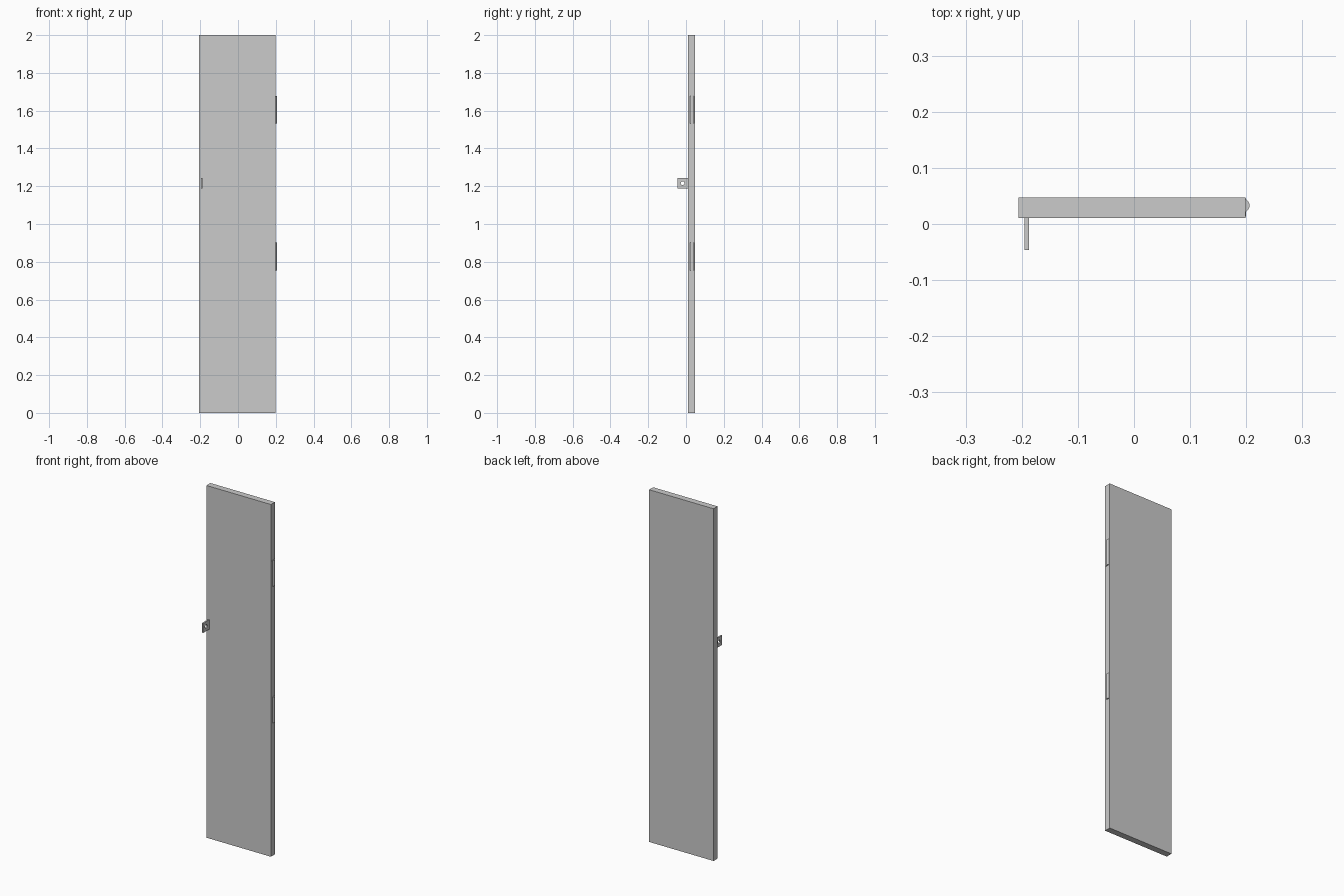
import bpy, bmesh, math

if "Cube" in bpy.data.objects:
    bpy.data.objects.remove(bpy.data.objects["Cube"])


def box(name, lo, hi):
    bm = bmesh.new()
    bmesh.ops.create_cube(bm, size=1)
    for v in bm.verts:
        v.co = [(a + b) / 2 + c * (b - a) for a, b, c in zip(lo, hi, v.co)]
    return finish(name, bm)


def finish(name, bm):
    bmesh.ops.recalc_face_normals(bm, faces=bm.faces)
    mesh = bpy.data.meshes.new(name)
    bm.to_mesh(mesh)
    bm.free()
    ob = bpy.data.objects.new(name, mesh)
    bpy.context.collection.objects.link(ob)
    return ob


def hinge_barrel(name, x, y, radius, z0, z1, tip):
    # Arc segment standing proud of the panel edge, extruded upward
    cx = tip - radius
    half = math.acos((x - cx) / radius)
    n = 12
    bm = bmesh.new()
    ring = []
    for i in range(n + 1):
        a = -half + 2 * half * i / n
        ring.append(bm.verts.new((cx + radius * math.cos(a), y + radius * math.sin(a), z0)))
    face = bm.faces.new(ring)
    ext = bmesh.ops.extrude_face_region(bm, geom=[face])
    for v in ext["geom"]:
        if isinstance(v, bmesh.types.BMVert):
            v.co.z = z1
    ob = finish(name, bm)
    bpy.context.view_layer.objects.active = ob
    ob.select_set(True)
    bpy.ops.object.shade_smooth_by_angle(angle=math.radians(30))
    ob.select_set(False)


def latch_tab(name, x0, x1, y0, y1, z0, z1, hy, hz, r):
    # Square plate with a round hole: bridge each hole point to the outline
    n = 32
    cy, cz = (y0 + y1) / 2, (z0 + z1) / 2
    bm = bmesh.new()
    rings = []
    for x in (x0, x1):
        outer, inner = [], []
        for i in range(n):
            a = 2 * math.pi * i / n + math.pi / 4
            c, s = math.cos(a), math.sin(a)
            k = max(abs(c), abs(s))
            outer.append(bm.verts.new((x, cy + c / k * (y1 - y0) / 2, cz + s / k * (z1 - z0) / 2)))
            inner.append(bm.verts.new((x, hy + r * c, hz + r * s)))
        rings.append((outer, inner))
    (o0, i0), (o1, i1) = rings
    for a, b in ((o0, i0), (i0, i1), (i1, o1), (o1, o0)):
        for k in range(n):
            j = (k + 1) % n
            bm.faces.new((a[k], a[j], b[j], b[k]))
    finish(name, bm)


# Door panel
box("door_panel", (-0.206, 0.011, 0), (0.199, 0.047, 2))

# Two hinges on the right edge
for label, z0, z1 in (("lower", 0.755, 0.902), ("upper", 1.531, 1.678)):
    box(label + "_hinge_leaf", (0.197, 0.013, z0), (0.1995, 0.045, z1))
    hinge_barrel(label + "_hinge_barrel", 0.199, 0.033, 0.012, z0, z1, 0.206)

# Padlock tab on the front near the left edge
latch_tab("latch_tab", -0.195, -0.187, -0.046, 0.012, 1.189, 1.243, -0.018, 1.216, 0.01)
